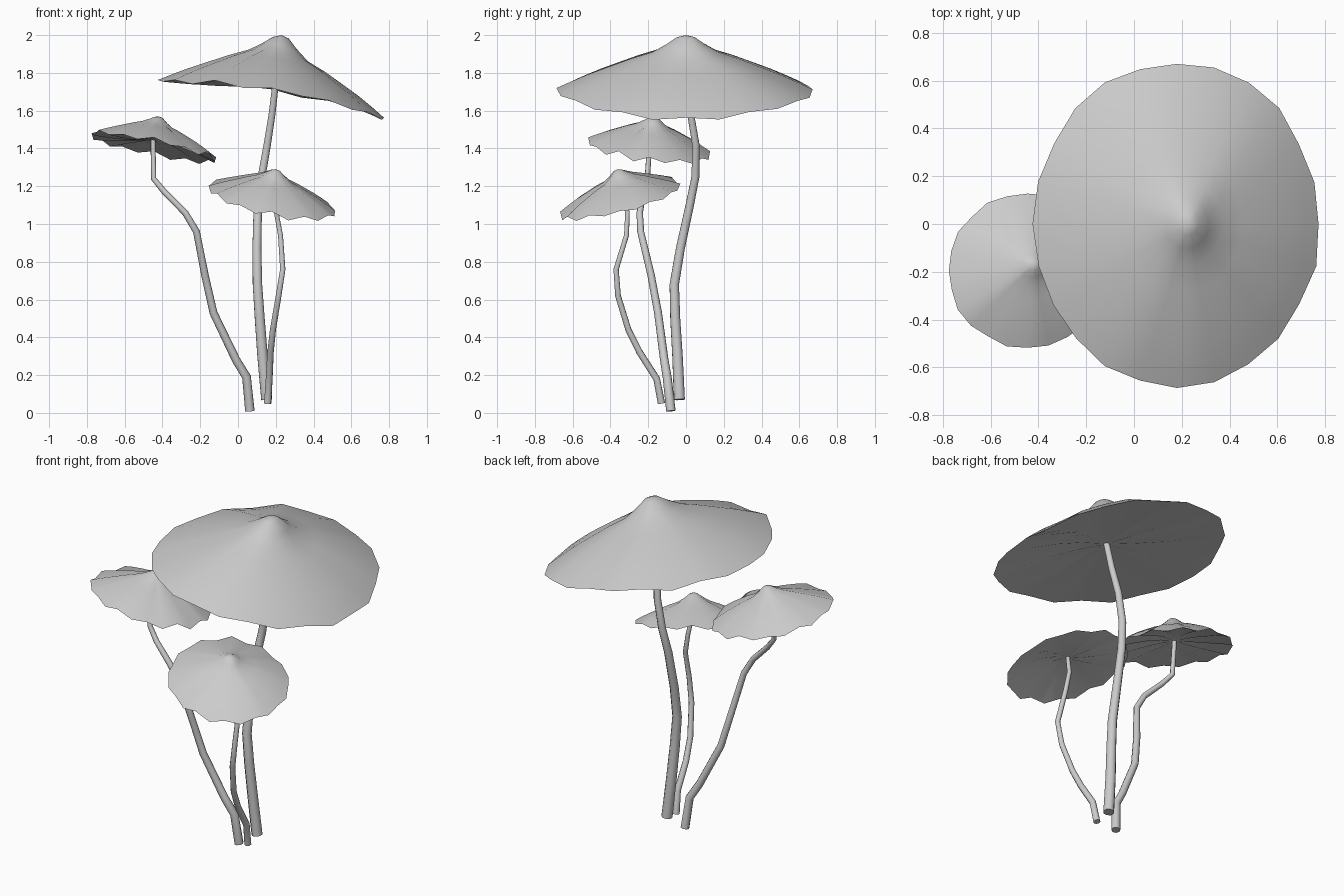
import bpy, bmesh, random
from math import sin, cos, tau

if "Cube" in bpy.data.objects:
    bpy.data.objects.remove(bpy.data.objects["Cube"])

random.seed(4)
SIDES = 24
# cap profile from peak to rim: (share of radius, share of height)
TOP = [(.07, .96), (.15, .83), (.26, .68), (.42, .56), (.6, .4), (.76, .255), (.9, .11)]
UNDER = [(.93, .12), (.75, .38), (.5, .7), (.25, .92), (.08, .99)]


def cap(name, peak, centre, rx, ry, slope_x, slope_y, saddle, under, wave):
    """Tilted, wavy umbrella with a knob on top and a shallow gilled underside."""
    rim = []
    for i in range(SIDES):
        a = tau * i / SIDES
        r = 1 + random.uniform(-.02, .012)
        z = (centre[2] + slope_x * cos(a) + slope_y * sin(a) - saddle * cos(2 * a)
             + wave * (.6 * (-1) ** i + random.uniform(-.5, .5)))
        rim.append((centre[0] + rx * r * cos(a), centre[1] + ry * r * sin(a), z))

    bm = bmesh.new()

    def ring(tip, t, h, gill=0):
        return [bm.verts.new((tip[0] + (p[0] - tip[0]) * t,
                              tip[1] + (p[1] - tip[1]) * t,
                              p[2] + (tip[2] - p[2]) * h + gill * (-1) ** i))
                for i, p in enumerate(rim)]

    rings = [ring(peak, t, h) for t, h in TOP]
    rings.append(ring(peak, 1, 0))
    rings += [ring(under, t, h, .06 * rx * t * (1 - t)) for t, h in UNDER]
    tips = bm.verts.new(peak), bm.verts.new(under)
    for i in range(SIDES):
        j = (i + 1) % SIDES
        bm.faces.new((tips[0], rings[0][i], rings[0][j]))
        bm.faces.new((tips[1], rings[-1][j], rings[-1][i]))
        for a, b in zip(rings, rings[1:]):
            bm.faces.new((a[i], b[i], b[j], a[j]))
    bmesh.ops.recalc_face_normals(bm, faces=bm.faces)
    # keep the lip crisp
    lip = set(rings[len(TOP)])
    for e in bm.edges:
        e.smooth = not (e.verts[0] in lip and e.verts[1] in lip)
    for f in bm.faces:
        f.smooth = True
    me = bpy.data.meshes.new(name)
    bm.to_mesh(me)
    bm.free()
    bpy.context.collection.objects.link(bpy.data.objects.new(name, me))


def stem(name, pts, r0, r1):
    """Tapering tube along a bent path."""
    cu = bpy.data.curves.new(name, 'CURVE')
    cu.dimensions = '3D'
    cu.bevel_depth = 1
    cu.bevel_resolution = 2
    cu.use_fill_caps = True
    sp = cu.splines.new('POLY')
    sp.points.add(len(pts) - 1)
    for k, p in enumerate(pts):
        sp.points[k].co = (*p, 1)
        sp.points[k].radius = r0 + (r1 - r0) * k / (len(pts) - 1)
    sp.use_smooth = True
    bpy.context.collection.objects.link(bpy.data.objects.new(name, cu))


# caps
cap("large_cap", (.23, 0, 2.0), (.18, 0, 1.685), .6, .68, -.1, 0, .025, (.2, 0, 1.735), .014)
cap("left_cap", (-.42, -.17, 1.57), (-.445, -.195, 1.405), .335, .325, -.065, -.035, 0,
    (-.45, -.19, 1.445), .018)
cap("front_cap", (.2, -.36, 1.29), (.18, -.35, 1.13), .34, .32, -.065, .08, 0,
    (.19, -.34, 1.17), .016)

# stems
stem("large_stem", [(.152, -.035, .07), (.13, -.045, .3), (.115, -.057, .5), (.103, -.062, .68),
                    (.1, -.03, .87), (.105, .02, 1.1), (.125, .05, 1.25), (.155, .052, 1.42),
                    (.18, .025, 1.58), (.2, 0, 1.75)], .031, .018)
stem("left_stem", [(.063, -.08, .01), (.045, -.1, .19), (-.01, -.115, .28), (-.13, -.148, .53),
                   (-.175, -.185, .73), (-.22, -.24, .96), (-.28, -.245, 1.06),
                   (-.39, -.225, 1.17), (-.447, -.205, 1.24), (-.45, -.19, 1.455)], .025, .013)
stem("front_stem", [(.157, -.13, .05), (.165, -.155, .18), (.172, -.245, .32), (.185, -.305, .44),
                    (.215, -.36, .62), (.237, -.37, .76), (.225, -.315, .94), (.203, -.31, 1.06),
                    (.19, -.34, 1.18)], .02, .012)
